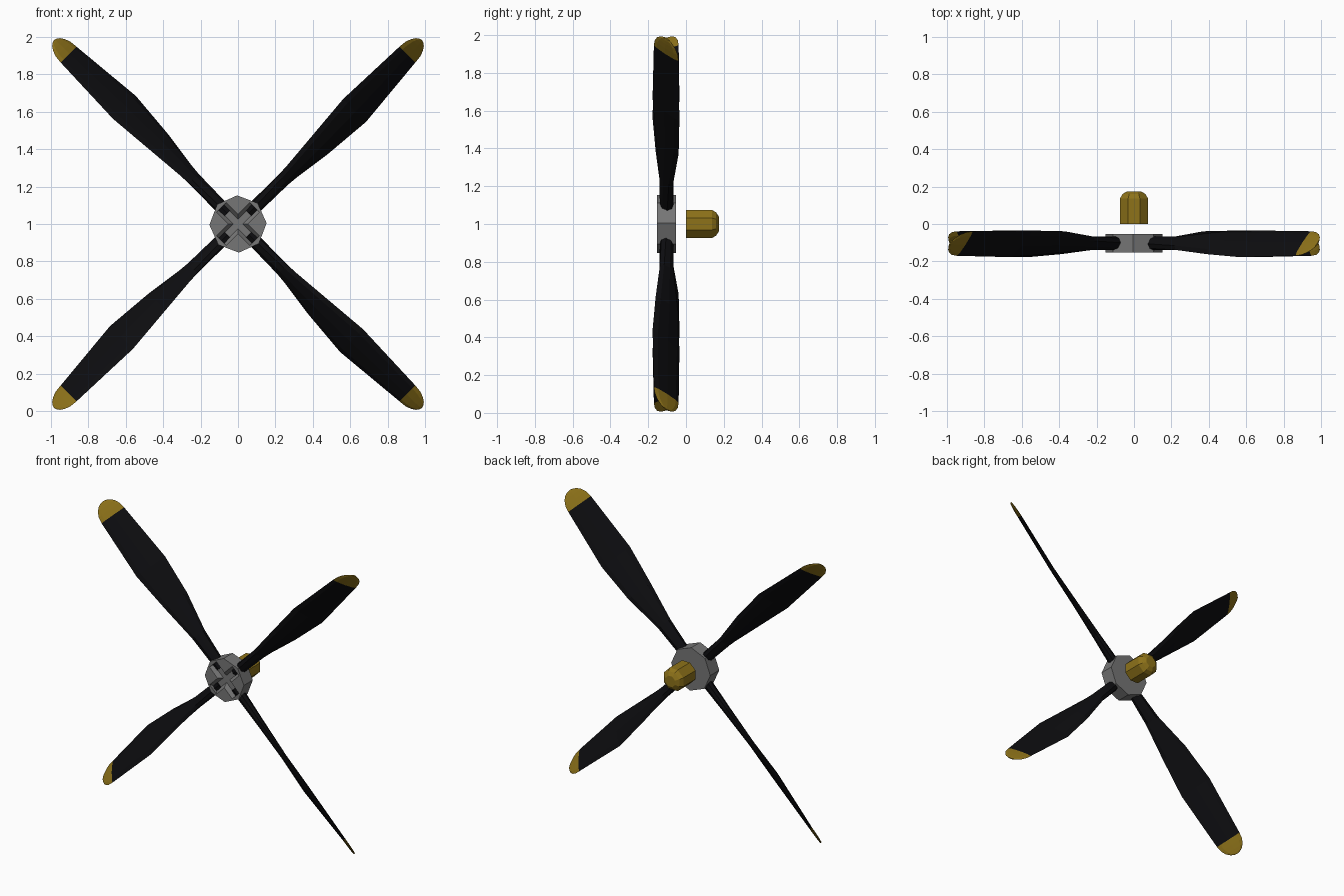
import bpy, bmesh, math
from mathutils import Vector, Matrix

if "Cube" in bpy.data.objects:
    bpy.data.objects.remove(bpy.data.objects["Cube"])

def mat(name, c):
    m = bpy.data.materials.new(name)
    m.diffuse_color = (*c, 1)
    m.use_nodes = True
    m.node_tree.nodes["Principled BSDF"].inputs["Base Color"].default_value = m.diffuse_color
    return m

BLACK = mat("black", (0.004, 0.004, 0.005))
GOLD = mat("gold", (0.27, 0.17, 0.01))
GREY = mat("grey", (0.18, 0.18, 0.18))

def loft(name, rings, material):
    """Skin a list of equal-length point rings and cap both ends."""
    bm = bmesh.new()
    vs = [[bm.verts.new(p) for p in r] for r in rings]
    n = len(rings[0])
    for a, b in zip(vs, vs[1:]):
        for i in range(n):
            j = (i + 1) % n
            bm.faces.new((a[i], a[j], b[j], b[i]))
    bm.faces.new(vs[0][::-1])
    bm.faces.new(vs[-1])
    bmesh.ops.recalc_face_normals(bm, faces=bm.faces)
    me = bpy.data.meshes.new(name)
    bm.to_mesh(me)
    bm.free()
    me.materials.append(material)
    ob = bpy.data.objects.new(name, me)
    bpy.context.collection.objects.link(ob)
    return ob

def disc_ring(r, y, turn):
    return [Vector((r * math.cos(math.tau * i / 8 + turn), y, 1 + r * math.sin(math.tau * i / 8 + turn)))
            for i in range(8)]

# Hub: octagonal block with a shallow cross cut in its front
hub = loft("hub", [disc_ring(0.153, y, 0.03) for y in (-0.153, -0.053)], GREY)
for k, a in enumerate((45, 135)):
    d = Vector((math.cos(math.radians(a)), 0, math.sin(math.radians(a))))
    t = Vector((-d.z, 0, d.x))
    prof = [(-0.05, -0.17), (0.05, -0.17), (0.018, -0.127), (-0.018, -0.127)]
    cut = loft(f"cross_cutter_{k}", [[d * s + t * u + Vector((0, y, 1)) for u, y in prof]
                                     for s in (-0.125, 0.125)], GREY)
    cut.hide_render = True
    cut.hide_set(True)
    m = hub.modifiers.new("cross", 'BOOLEAN')
    m.operation = 'DIFFERENCE'
    m.solver = 'EXACT'
    m.object = cut

# Spinner cap: eight-sided dome behind the hub
loft("spinner_cap", [disc_ring(r, y, math.pi / 8) for r, y in
                     ((0.081, 0), (0.081, 0.137), (0.066, 0.16), (0.04, 0.175))], GOLD)

# Blade section: edges given as (sideways, depth), t = thickness
def section(r, front, back, t):
    f, b = Vector(front), Vector(back)
    mid, half = (f + b) / 2, (f - b) / 2
    nrm = Vector((-half.y, half.x)).normalized() * t / 2
    ring = []
    for i in range(8):
        a = math.tau * i / 8
        p = mid + half * math.cos(a) + nrm * math.sin(a)
        ring.append(Vector((r, p.y, p.x)))
    return ring

STATIONS = [(0.08, (0.025, -0.025), (-0.025, 0.025), 0.07),
            (0.34, (0.03, -0.035), (-0.038, 0.035), 0.05),
            (0.60, (0.052, -0.058), (-0.075, 0.064), 0.036),
            (0.87, (0.075, -0.074), (-0.098, 0.068), 0.028),
            (1.28, (0.06, -0.067), (-0.06, 0.064), 0.018)]
blade_rings = [section(*s) for s in STATIONS]
tip_rings = []
for a in (0, 22, 42, 60, 75, 86):
    c, s = math.cos(math.radians(a)), math.sin(math.radians(a))
    tip_rings.append(section(1.28 + 0.11 * s, (0.06 * c, -0.067 * c), (-0.06 * c, 0.064 * c),
                             0.018 * (0.4 + 0.6 * c)))

# Four blades with gold tips around the hub
for k in range(4):
    M = Matrix.Translation((0, -0.103, 1)) @ Matrix.Rotation(-math.radians(45 + 90 * k), 4, 'Y')
    for name, rings, m in (("blade", blade_rings, BLACK), ("blade_tip", tip_rings, GOLD)):
        loft(f"{name}_{k + 1}", [[M @ p for p in r] for r in rings], m)
